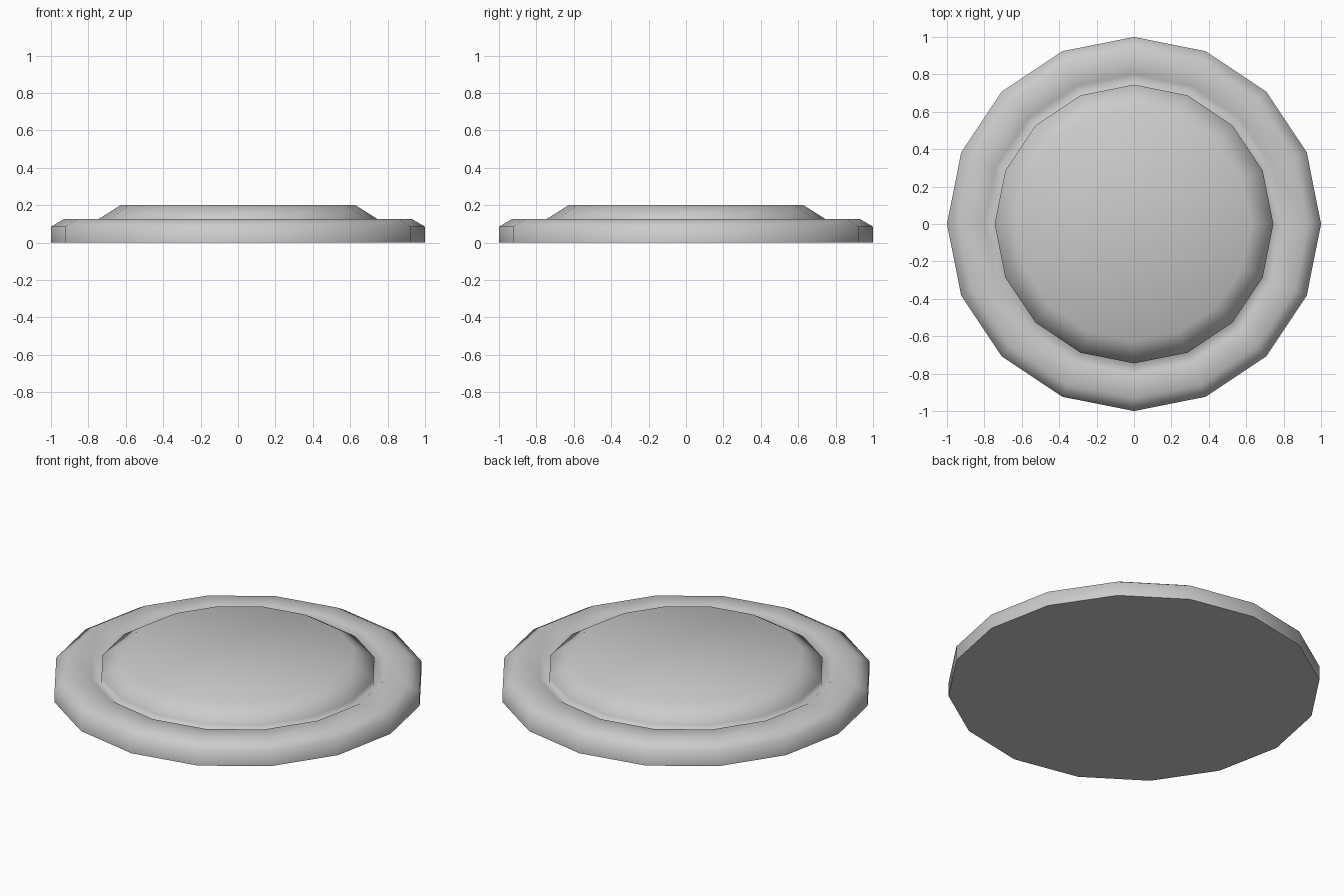
import bpy
import bmesh
from math import cos, sin, tau

if "Cube" in bpy.data.objects:
    bpy.data.objects.remove(bpy.data.objects["Cube"])

SIDES = 16


def lathe(name, profile):
    """Revolve (radius, height) points around z, capping both ends."""
    bm = bmesh.new()
    rings = [[bm.verts.new((r * cos(tau * i / SIDES), r * sin(tau * i / SIDES), z))
              for i in range(SIDES)] for r, z in profile]
    for low, high in zip(rings, rings[1:]):
        for i in range(SIDES):
            j = (i + 1) % SIDES
            bm.faces.new((low[i], low[j], high[j], high[i])).smooth = True
    bm.faces.new(rings[-1]).smooth = True
    base = bm.faces.new(list(reversed(rings[0])))
    # Underside stays flat and crisp
    for edge in base.edges:
        edge.smooth = False
    mesh = bpy.data.meshes.new(name)
    bm.to_mesh(mesh)
    bm.free()
    obj = bpy.data.objects.new(name, mesh)
    bpy.context.collection.objects.link(obj)
    return obj


# Round plate: outer rim, chamfer, narrow groove, raised bevelled centre
lathe("round_plate", [
    (1.00, 0.00), (1.00, 0.085), (0.93, 0.126),
    (0.80, 0.126), (0.745, 0.09),
    (0.745, 0.126), (0.625, 0.202),
])
